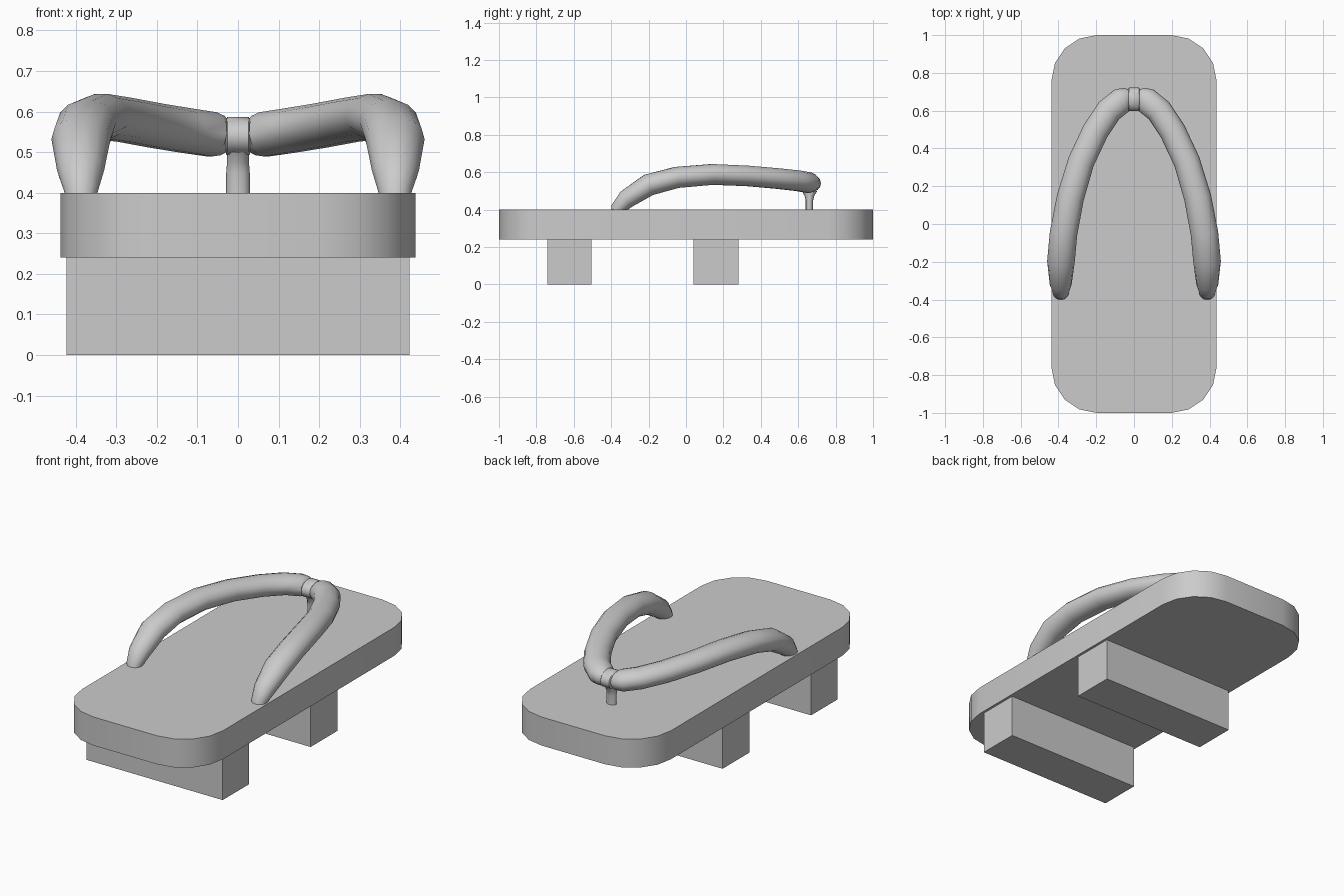
import bpy, bmesh, math
from mathutils import Vector

if "Cube" in bpy.data.objects:
    bpy.data.objects.remove(bpy.data.objects["Cube"])


def make(name, bm, smooth=False):
    bmesh.ops.recalc_face_normals(bm, faces=bm.faces)
    me = bpy.data.meshes.new(name)
    bm.to_mesh(me)
    bm.free()
    ob = bpy.data.objects.new(name, me)
    bpy.context.collection.objects.link(ob)
    if smooth:
        bpy.ops.object.select_all(action='DESELECT')
        ob.select_set(True)
        bpy.context.view_layer.objects.active = ob
        bpy.ops.object.shade_smooth_by_angle(angle=math.radians(50))
    return ob


def box(name, x, y, z):
    bm = bmesh.new()
    bmesh.ops.create_cube(bm, size=1)
    for v in bm.verts:
        v.co = [(a + b) / 2 + c * (b - a) for (a, b), c in zip((x, y, z), v.co)]
    return make(name, bm)


def tube(name, path, sides=14):
    """Sweep an ellipse along (x, y, z, width radius, height radius) stations."""
    bm = bmesh.new()
    pts = [Vector(p[:3]) for p in path]
    rings = []
    for i, p in enumerate(path):
        t = (pts[min(i + 1, len(pts) - 1)] - pts[max(i - 1, 0)]).normalized()
        side = Vector((0, 0, 1)).cross(t)
        side = side.normalized() if side.length > 1e-3 else Vector((1, 0, 0))
        up = t.cross(side)
        rings.append([bm.verts.new(pts[i] + side * p[3] * math.cos(a) + up * p[4] * math.sin(a))
                      for a in (2 * math.pi * k / sides for k in range(sides))])
    for r, s in zip(rings, rings[1:]):
        for k in range(sides):
            n = (k + 1) % sides
            bm.faces.new((r[k], r[n], s[n], s[k]))
    bm.faces.new(rings[0])
    bm.faces.new(rings[-1])
    return make(name, bm, True)


# Sole board with rounded corners
W, L, R, SEG = 0.437, 1.0, 0.24, 4
bm = bmesh.new()
outline = []
for q, (sx, sy) in enumerate(((1, 1), (-1, 1), (-1, -1), (1, -1))):
    for k in range(SEG + 1):
        a = math.pi / 2 * (q + k / SEG)
        outline.append(bm.verts.new((sx * (W - R) + R * math.cos(a),
                                     sy * (L - R) + R * math.sin(a), 0.24)))
face = bm.faces.new(outline)
top = bmesh.ops.extrude_face_region(bm, geom=[face])['geom']
bmesh.ops.translate(bm, vec=(0, 0, 0.16), verts=[g for g in top if isinstance(g, bmesh.types.BMVert)])
if face.is_valid is False or not any(all(abs(v.co.z - 0.24) < 1e-5 for v in f.verts) for f in bm.faces):
    bm.faces.new(outline)
make("sole_board", bm, True)

# Support blocks under the board
box("heel_block", (-0.423, 0.423), (-0.74, -0.505), (0, 0.24))
box("toe_block", (-0.423, 0.423), (0.04, 0.28), (0, 0.24))

# Padded strap, one half mirrored
strap = tube("strap", [
    (0.387, -0.378, 0.37, 0.034, 0.028),
    (0.387, -0.366, 0.405, 0.042, 0.038),
    (0.388, -0.320, 0.455, 0.058, 0.052),
    (0.387, -0.200, 0.532, 0.073, 0.060),
    (0.373, -0.050, 0.572, 0.073, 0.058),
    (0.337, 0.140, 0.588, 0.072, 0.057),
    (0.280, 0.330, 0.580, 0.070, 0.056),
    (0.205, 0.490, 0.566, 0.070, 0.056),
    (0.132, 0.600, 0.554, 0.070, 0.056),
    (0.065, 0.654, 0.544, 0.069, 0.056),
    (0.040, 0.660, 0.541, 0.062, 0.050),
    (0.026, 0.660, 0.540, 0.050, 0.040),
    (0.000, 0.660, 0.540, 0.048, 0.038)])
mod = strap.modifiers.new("mirror", 'MIRROR')
mod.use_clip = True

# Band binding the two strap ends
tube("toe_band", [(x, 0.66, 0.539, r, r * 0.77) for x, r in
                  ((-0.030, 0.056), (-0.026, 0.062), (0.026, 0.062), (0.030, 0.056))], 16)

# Toe post, flaring up into the band
tube("toe_post", [
    (0, 0.66, 0.39, 0.029, 0.020),
    (0, 0.66, 0.45, 0.029, 0.020),
    (0, 0.66, 0.475, 0.027, 0.026),
    (0, 0.66, 0.50, 0.028, 0.042)], 12)
